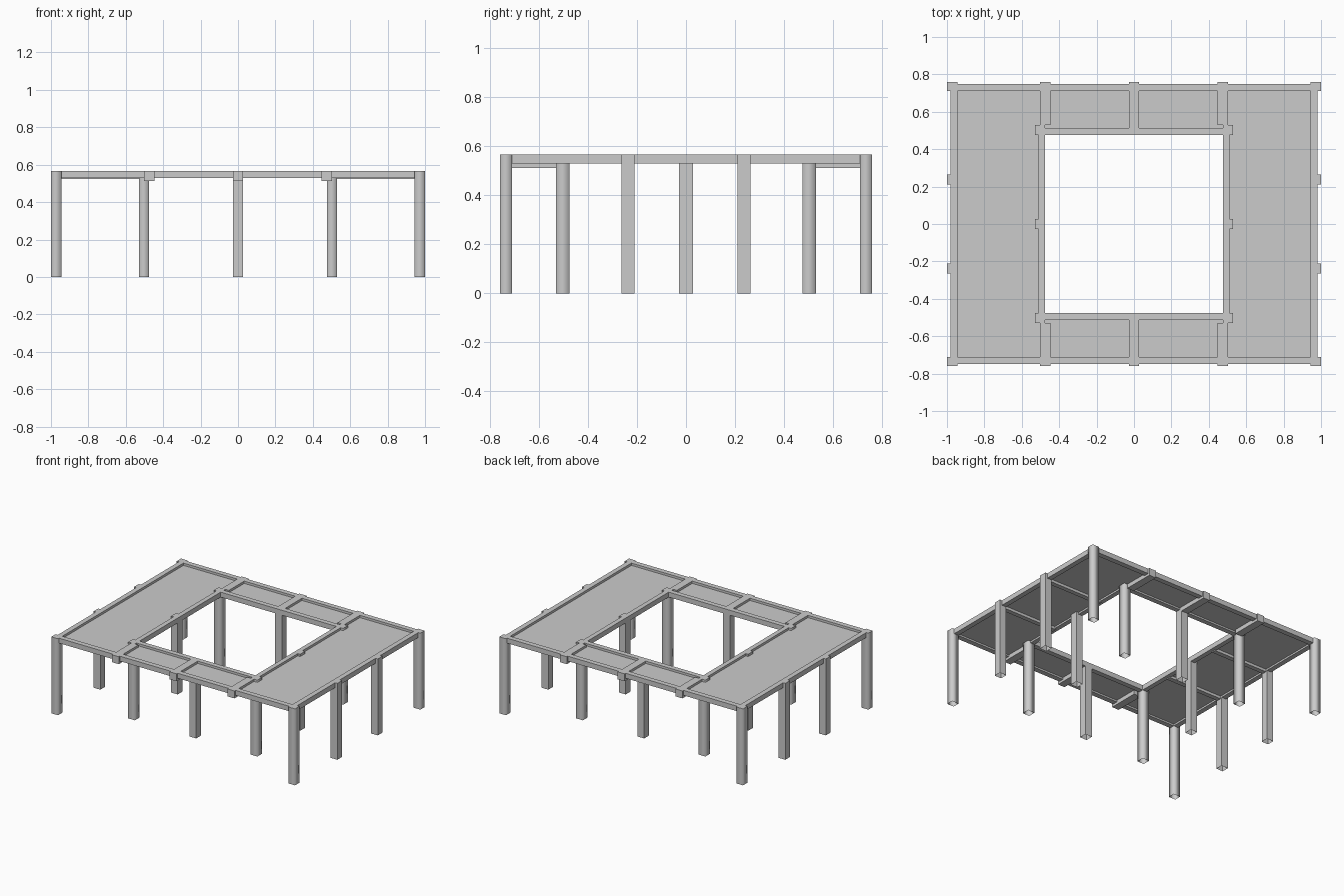
import bpy, bmesh

cube = bpy.data.objects.get("Cube")
if cube:
    bpy.data.objects.remove(cube, do_unlink=True)

concrete = bpy.data.materials.new("concrete_grey")
concrete.use_nodes = True
grey = (0.6, 0.6, 0.6, 1)
concrete.diffuse_color = grey
concrete.node_tree.nodes["Principled BSDF"].inputs["Base Color"].default_value = grey

TOP, BEAM_LOW, CROSS_LOW = 0.567, 0.53, 0.512
SLAB_LOW, SLAB_TOP = 0.543, 0.55


def box(name, x, y, z, soft=False, open_bottom=False):
    """Box from (low, high) ranges; soft blends the shading around its sides."""
    bm = bmesh.new()
    bmesh.ops.create_cube(bm, size=1)
    x, y, z = sorted(x), sorted(y), sorted(z)
    for v in bm.verts:
        v.co = [r[1] if c > 0 else r[0] for r, c in zip((x, y, z), v.co)]
    bm.normal_update()
    if open_bottom:
        bmesh.ops.delete(bm, geom=[f for f in bm.faces if f.normal.z < -0.5],
                         context='FACES')
    if soft:
        for f in bm.faces:
            f.smooth = abs(f.normal.z) < 0.5
        for e in bm.edges:
            e.smooth = abs(e.verts[0].co.z - e.verts[1].co.z) > 0.1
    mesh = bpy.data.meshes.new(name)
    bm.to_mesh(mesh)
    bm.free()
    mesh.materials.append(concrete)
    obj = bpy.data.objects.new(name, mesh)
    bpy.context.collection.objects.link(obj)
    return obj


def column(name, x, y, top=TOP, soft=False):
    box(name, x, y, (0, top), soft, True)


def scaled(r, s):
    return (r[0] * s, r[1] * s)


OUT_X, OUT_Y = (0.945, 1.0), (0.71, 0.76)
INNER = (0.475, 0.53)
MID = (-0.028, 0.028)
SIDE = (0.21, 0.264)

for sx, x_name in ((-1, "right"), (1, "left")):
    # Long side beams and the column at the middle of the opening
    box(f"outer_side_beam_{x_name}", scaled((0.945, 0.982), sx), (-0.71, 0.71), (BEAM_LOW, TOP))
    box(f"inner_side_beam_{x_name}", scaled((0.475, 0.51), sx), (-0.475, 0.475), (BEAM_LOW, TOP))
    column(f"inner_side_column_{x_name}", scaled(INNER, sx), MID)
    # Wide deck panel
    box(f"wide_slab_{x_name}", scaled((0.49, 0.96), sx), (-0.73, 0.73), (SLAB_LOW, SLAB_TOP))

    for sy, y_name in ((-1, "front"), (1, "back")):
        tag = f"{y_name}_{x_name}"
        # Columns
        column(f"corner_column_{tag}", scaled(OUT_X, sx), scaled(OUT_Y, sy), soft=True)
        column(f"inner_corner_column_{tag}", scaled(INNER, sx), scaled(INNER, sy), soft=True)
        column(f"side_column_{tag}", scaled(OUT_X, sx), scaled(SIDE, sy))
        # Cross beams under and between the bays
        box(f"cross_beam_{tag}", scaled((0.446, 0.503), sx), scaled((0.53, 0.76), sy), (CROSS_LOW, TOP))
        box(f"slab_rib_{tag}", scaled((0.5, 0.95), sx), scaled((0.22, 0.254), sy), (0.523, SLAB_LOW))

for sy, y_name in ((-1, "front"), (1, "back")):
    # End beams, central cross beam and its column, narrow deck panel
    box(f"outer_end_beam_{y_name}", (-0.945, 0.945), scaled((0.71, 0.748), sy), (BEAM_LOW, TOP))
    box(f"inner_end_beam_{y_name}", (-0.475, 0.475), scaled((0.475, 0.512), sy), (BEAM_LOW, TOP))
    box(f"middle_cross_beam_{y_name}", MID, scaled((0.512, 0.76), sy), (CROSS_LOW, TOP))
    column(f"inner_end_column_{y_name}", MID, scaled(INNER, sy), BEAM_LOW)
    box(f"narrow_slab_{y_name}", (-0.49, 0.49), scaled((0.49, 0.73), sy), (SLAB_LOW, SLAB_TOP))
